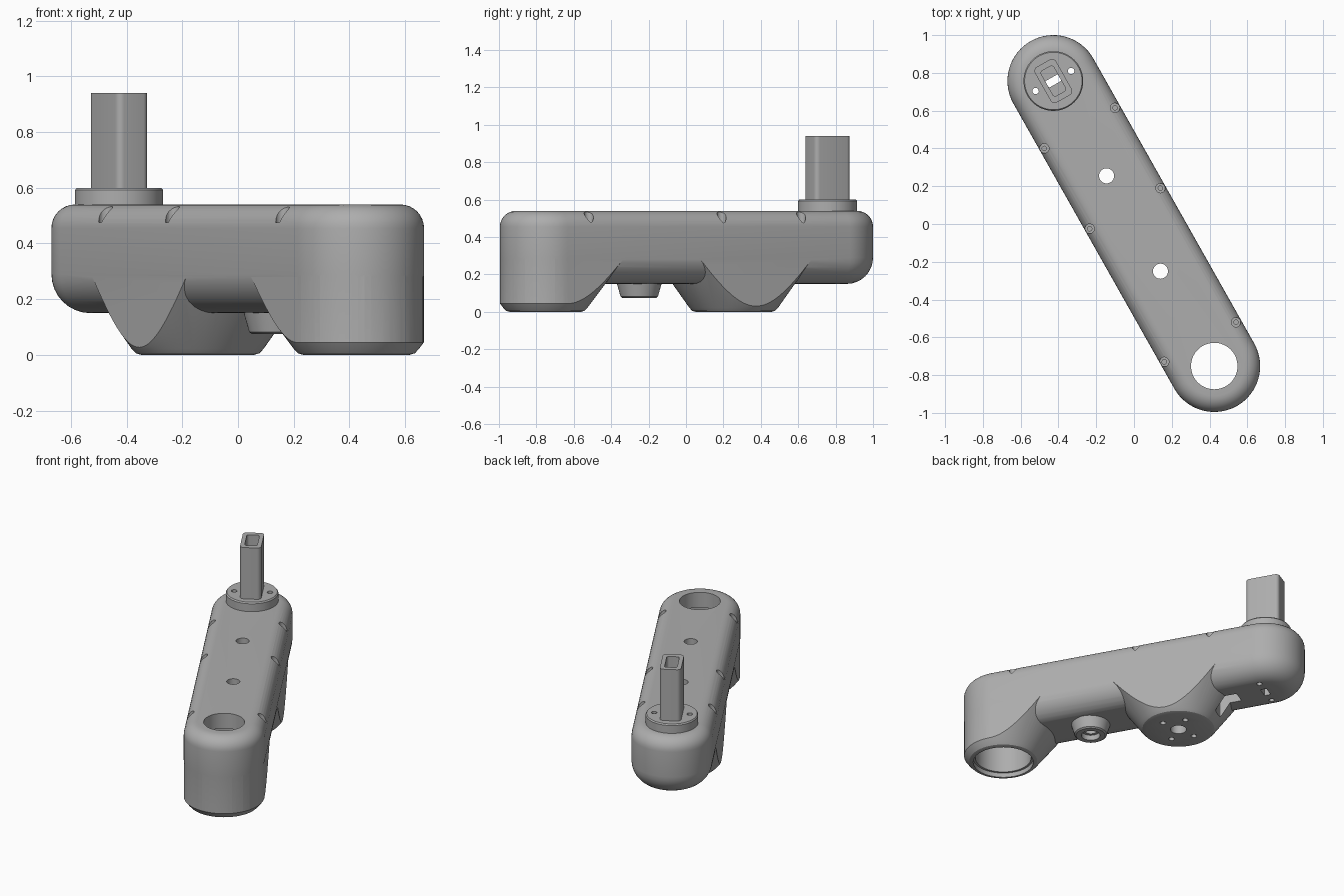
import bpy, bmesh
from math import sin, cos, pi, radians
from mathutils import Matrix, Vector

cube = bpy.data.objects.get("Cube")
if cube:
    bpy.data.objects.remove(cube, do_unlink=True)

grey = bpy.data.materials.new("matte_grey")
grey.use_nodes = True
COLOUR = (0.42, 0.42, 0.42, 1)
grey.diffuse_color = COLOUR
grey.node_tree.nodes["Principled BSDF"].inputs["Base Color"].default_value = COLOUR

# Layout: the arm runs from the post end to the socket end
POST = Vector((-0.427, 0.757))
SOCKET = Vector((0.425, -0.752))
PUCK = Vector((-0.145, 0.255))
BOSS = Vector((0.14, -0.25))
AXIS = (SOCKET - POST).normalized()
SIDE = Vector((-AXIS.y, AXIS.x))
TILT = Vector((1, 0)).angle_signed(AXIS) * -1
R = 0.243


def loft(name, rings):
    """Close a stack of equal point rings into a solid."""
    bm = bmesh.new()
    loops = [[bm.verts.new(p) for p in ring] for ring in rings]
    n = len(loops[0])
    for a, b in zip(loops, loops[1:]):
        for i in range(n):
            j = (i + 1) % n
            bm.faces.new((a[i], a[j], b[j], b[i]))
    bm.faces.new(loops[0][::-1])
    bm.faces.new(loops[-1])
    bmesh.ops.recalc_face_normals(bm, faces=bm.faces)
    mesh = bpy.data.meshes.new(name)
    bm.to_mesh(mesh)
    bm.free()
    mesh.materials.append(grey)
    obj = bpy.data.objects.new(name, mesh)
    bpy.context.collection.objects.link(obj)
    return obj


def stadium(r, z, half=32):
    """Ring with round ends about the two end centres."""
    start = TILT + pi / 2
    pts = []
    for k, c in enumerate((POST, SOCKET)):
        for i in range(half + 1):
            a = start + pi * (k + i / half)
            pts.append((c.x + r * cos(a), c.y + r * sin(a), z))
    return pts


def turned(name, c, profile, n=64):
    """Solid of revolution from (radius, height) pairs."""
    return loft(name, [[(c.x + r * cos(2 * pi * i / n), c.y + r * sin(2 * pi * i / n), z)
                        for i in range(n)] for r, z in profile])


def round_rect(a, b, r, z, c=POST, steps=6):
    """Rounded rectangle ring lined up with the arm."""
    pts = []
    for q, (sx, sy) in enumerate(((1, 1), (-1, 1), (-1, -1), (1, -1))):
        for i in range(steps + 1):
            t = pi / 2 * (q + i / steps)
            p = c + AXIS * (sx * (a - r) + r * cos(t)) + SIDE * (sy * (b - r) + r * sin(t))
            pts.append((p.x, p.y, z))
    return pts


def fillet(r, z, size, top, steps=8):
    """Quarter-round (radius, height) pairs, listed from low to high."""
    out = []
    for i in range(steps + 1):
        t = pi / 2 * i / steps
        if top:
            out.append((r - size + size * cos(t), z - size + size * sin(t)))
        else:
            out.append((r - size + size * sin(t), z + size - size * cos(t)))
    return out


def combine(target, tool, operation):
    mod = target.modifiers.new(operation.lower(), "BOOLEAN")
    mod.operation, mod.solver, mod.object = operation, "EXACT", tool
    with bpy.context.temp_override(object=target, active_object=target):
        bpy.ops.object.modifier_apply(modifier=mod.name)
    bpy.data.objects.remove(tool, do_unlink=True)


def drill(target, c, r, low, high, n=32):
    combine(target, turned("drill", c, [(r, low), (r, high)], n), "DIFFERENCE")


# Main arm housing with rounded rims
body = loft("arm_housing", [stadium(r, z) for r, z in
                            fillet(R, 0.15, 0.14, False) + fillet(R, 0.54, 0.085, True)])

# Flared puck and socket column, trimmed to the arm's outline
for name, c, slope, r0 in (("puck", PUCK, 0.68, 0.232), ("socket_column", SOCKET, 0.72, 0.22)):
    profile = [(r0 - 0.03, 0), (r0 - 0.01, 0.006), (r0 + 0.005, 0.022), (r0 + slope * 0.42, 0.42)]
    flare = turned(name, c, profile, 96)
    trim = loft("trim", [stadium(R - 0.001, z) for z in (-0.1, 0.6)])
    combine(flare, trim, "INTERSECT")
    combine(body, flare, "UNION")

# Tapered boss under the arm
combine(body, turned("boss", BOSS, [(0.09, 0.075), (0.1, 0.082), (0.122, 0.16), (0.122, 0.25)]), "UNION")

# Round bores
drill(body, PUCK, 0.04, -0.1, 0.7)
drill(body, PUCK, 0.05, -0.1, 0.1)
drill(body, BOSS, 0.04, -0.1, 0.7)
drill(body, BOSS, 0.058, -0.1, 0.11)
drill(body, SOCKET, 0.123, -0.1, 0.7, 64)
drill(body, SOCKET, 0.172, -0.1, 0.44, 64)
drill(body, SOCKET, 0.186, -0.1, 0.03, 64)

# Mounting holes in the puck
for deg in (0, 70, 180, 250):
    a = radians(deg)
    drill(body, PUCK + 0.125 * Vector((cos(a), sin(a))), 0.018, -0.1, 0.15, 16)

# Screw recesses along the top rim
for x, y in ((-0.475, 0.4), (-0.235, -0.025), (0.16, -0.73),
             (-0.1, 0.615), (0.14, 0.19), (0.54, -0.52)):
    drill(body, Vector((x, y)), 0.025, 0.475, 0.7, 24)
    drill(body, Vector((x, y)), 0.012, 0.4, 0.6, 16)

# Cable opening between the puck and the post end
slot = PUCK - AXIS * 0.33
combine(body, loft("slot", [round_rect(0.07, 0.045, 0.01, z, slot) for z in (-0.1, 0.25)]), "DIFFERENCE")

# Flange and hollow post
flange = turned("post_flange", POST, [(0.158, 0.53), (0.158, 0.592), (0.152, 0.6)])
post = loft("hollow_post", [round_rect(0.108, 0.064, 0.024, z) for z in (0.58, 0.94)])
combine(post, loft("bore", [round_rect(0.076, 0.038, 0.014, z) for z in (0.5, 1.0)]), "DIFFERENCE")
for part in (body, flange):
    combine(part, loft("bore", [round_rect(0.02, 0.038, 0.006, z) for z in (0, 0.8)]), "DIFFERENCE")
    for side in (1, -1):
        drill(part, POST + SIDE * side * 0.108, 0.017, 0, 0.8, 20)

# Smooth shading with sharp edges kept
for obj in (body, flange, post):
    bpy.ops.object.select_all(action="DESELECT")
    obj.select_set(True)
    bpy.context.view_layer.objects.active = obj
    bpy.ops.object.shade_smooth_by_angle(angle=radians(30))
